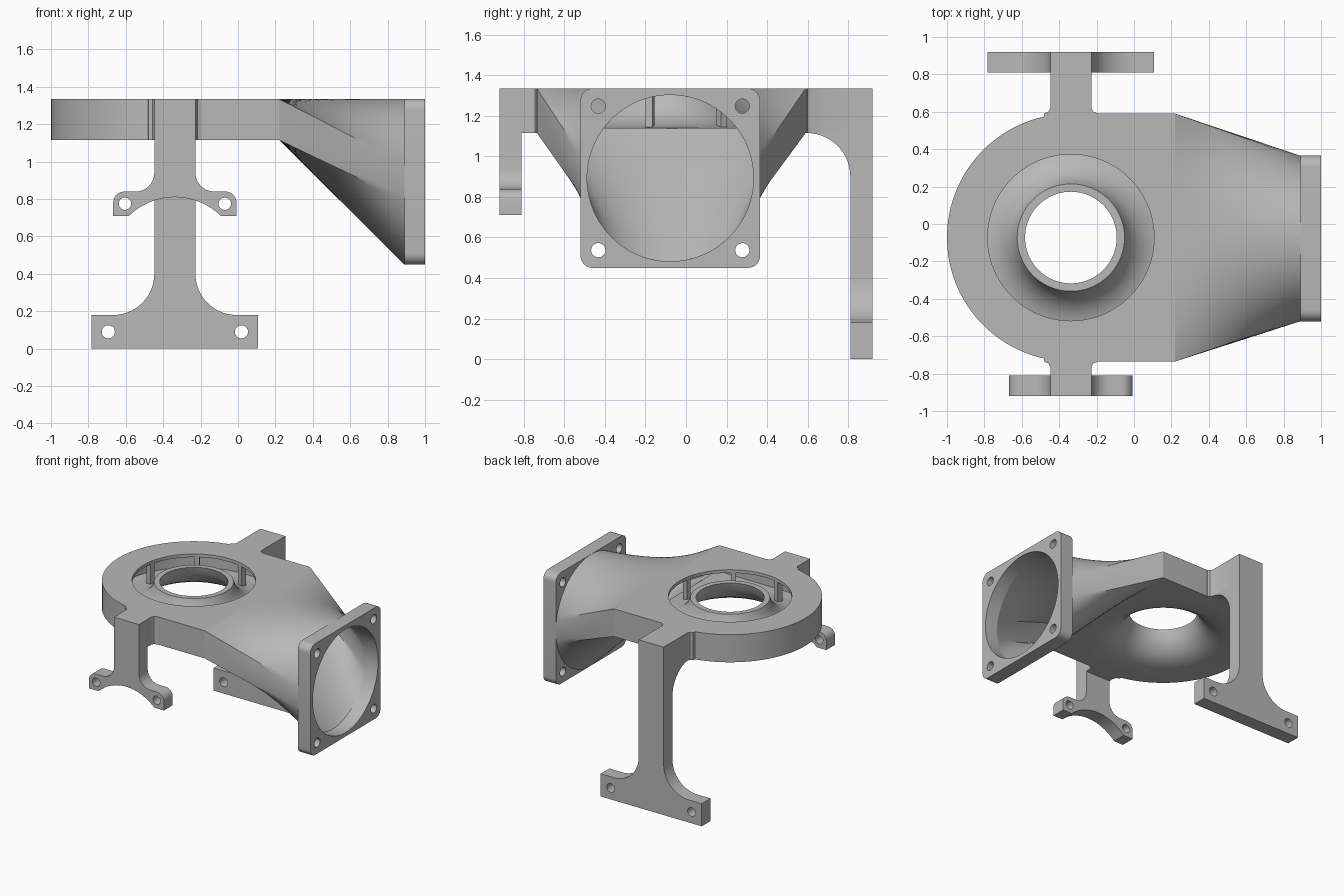
import bpy, bmesh, math
from mathutils import Vector

if "Cube" in bpy.data.objects:
    bpy.data.objects.remove(bpy.data.objects["Cube"], do_unlink=True)

CX, CY, R = -0.3375, -0.0725, 0.6625     # ring centre and radius
Z0, Z1, T = 1.115, 1.335, 0.025          # body bottom, top, wall
XB = 0.22                                # where the body meets the duct
FY, FZ, FH = -0.0775, 0.8925, 0.4425     # flange centre and half size

grey = bpy.data.materials.new("plain grey")
grey.use_nodes = True
grey.diffuse_color = (0.48, 0.48, 0.48, 1)
for node in grey.node_tree.nodes:
    if node.type == 'BSDF_PRINCIPLED':
        node.inputs["Base Color"].default_value = grey.diffuse_color
        node.inputs["Roughness"].default_value = 0.6


def finish(name, bm):
    bmesh.ops.recalc_face_normals(bm, faces=bm.faces[:])
    me = bpy.data.meshes.new(name)
    bm.to_mesh(me)
    bm.free()
    me.materials.append(grey)
    for p in me.polygons:
        p.use_smooth = True
    me.set_sharp_from_angle(angle=math.radians(30))
    ob = bpy.data.objects.new(name, me)
    bpy.context.scene.collection.objects.link(ob)
    return ob


def arc(cx, cy, r, a0, a1, n):
    angles = [math.radians(a0 + (a1 - a0) * i / n) for i in range(n + 1)]
    return [(cx + r * math.cos(a), cy + r * math.sin(a)) for a in angles]


def circle(cx, cy, r, n=32):
    return arc(cx, cy, r, 0, 360, n)[:-1]


def mirrored(half):
    """Close a half profile of (offset, height) about the arm's centre line."""
    right = [(CX + d, z) for d, z in half]
    left = [(CX - d, z) for d, z in reversed(half) if d > 1e-5]
    return right + left


def plate(name, axis, w0, w1, outline, holes=()):
    """Extrude an outline with holes along an axis."""
    place = {'x': lambda u, v, w: (w, u, v),
             'y': lambda u, v, w: (u, w, v),
             'z': lambda u, v, w: (u, v, w)}[axis]
    bm = bmesh.new()
    levels = []
    for w in (w0, w1):
        loops, edges = [], []
        for pts in [outline, *holes]:
            vs = [bm.verts.new((u, v, w)) for u, v in pts]
            edges += [bm.edges.new((vs[i - 1], vs[i])) for i in range(len(vs))]
            loops.append(vs)
        bmesh.ops.triangle_fill(bm, use_beauty=True, edges=edges, normal=(0, 0, 1))
        levels.append(loops)
    for low, high in zip(*levels):
        for i in range(len(low)):
            bm.faces.new((low[i - 1], low[i], high[i], high[i - 1]))
    for v in bm.verts:
        v.co = place(*v.co)
    return finish(name, bm)


def loft(name, rings):
    """Skin a closed series of closed rings."""
    bm = bmesh.new()
    vs = [[bm.verts.new(p) for p in ring] for ring in rings]
    for k in range(len(vs)):
        a, b = vs[k - 1], vs[k]
        for i in range(len(a)):
            bm.faces.new((a[i - 1], a[i], b[i], b[i - 1]))
    return finish(name, bm)


# Hollow ring body: wall, lid with opening, floor
def d_arc(r):
    return [(XB, CY + r)] + arc(CX, CY, r, 90, 270, 64) + [(XB, CY - r)]


plate("body_wall", 'z', Z0, Z1, d_arc(R) + d_arc(R - T)[::-1])
plate("body_lid", 'z', Z1 - T, Z1, d_arc(R - T), [circle(CX, CY, 0.445, 96)])
plate("body_floor", 'z', Z0, Z0 + T, d_arc(R - T), [circle(CX, CY, 0.56, 96)])

# Flared funnel rising from the floor to the central lip
upper = [(0.56, 1.14), (0.48, 1.146), (0.42, 1.162), (0.37, 1.19),
         (0.33, 1.228), (0.303, 1.272), (0.287, 1.322)]
lower = [(0.245, 1.322), (0.262, 1.265), (0.292, 1.215), (0.335, 1.17),
         (0.39, 1.138), (0.46, 1.12), (0.56, 1.115)]
loft("central_funnel", [[(x, y, z) for x, y in circle(CX, CY, r, 96)]
                        for r, z in upper + lower])

# Small posts carrying the lid around the opening
for k in range(8):
    a = math.radians(122 + 45 * k)
    out, side = Vector((math.cos(a), math.sin(a))), Vector((-math.sin(a), math.cos(a)))
    corners = [Vector((CX, CY)) + out * r + side * s
               for r, s in ((0.445, -0.018), (0.49, -0.018), (0.49, 0.018), (0.445, 0.018))]
    plate("lid_post", 'z', Z0 + T, Z1 - T, [tuple(c) for c in corners])

# Duct blending the slot of the body into the round port
LONG, SHORT = 55, 9
COUNT = 2 * (LONG + SHORT)


def slot_ring(inset):
    y, lo, hi = R - inset, Z0 + inset, Z1 - inset
    c = [(CY + y, hi), (CY - y, hi), (CY - y, lo), (CY + y, lo)]
    pts = []
    for k, n in enumerate((LONG, SHORT, LONG, SHORT)):
        p, q = Vector(c[k]), Vector(c[(k + 1) % 4])
        pts += [p.lerp(q, i / n) for i in range(n)]
    return [Vector((XB, p.x, p.y)) for p in pts]


def port_ring(r):
    start = 180 * SHORT / COUNT
    return [Vector((0.89, y, z)) for y, z in arc(FY, FZ, r, start, start + 360, COUNT)[:-1]]


def skin(inset, r, steps=10):
    a, b = slot_ring(inset), port_ring(r)
    return [[p.lerp(q, k / steps) for p, q in zip(a, b)] for k in range(steps + 1)]


loft("duct", skin(0, FH) + skin(T, 0.41)[::-1])

# Square flange with round port and four bolt holes
c, rad = FH - 0.06, 0.06
corner_list = [(c, c, 0), (-c, c, 90), (-c, -c, 180), (c, -c, 270)]
square = [p for u, v, a in corner_list for p in arc(FY + u, FZ + v, rad, a, a + 90, 8)]
bolts = [circle(FY + 0.355 * i, FZ + 0.355 * j, 0.035) for i in (-1, 1) for j in (-1, 1)]
plate("flange", 'x', 0.89, 1.0, square, [circle(FY, FZ, 0.41, COUNT)] + bolts)

# Short front bracket with arched foot
half = [(0.11, Z1)] + arc(0.21, 0.94, 0.1, 180, 270, 10) + arc(0.27, 0.78, 0.06, 90, 0, 8)
half += [(0.33, 0.71)] + arc(0, 0.46, 0.35, 45.6, 90, 12)
plate("front_bracket", 'y', -0.92, -0.81, mirrored(half),
      [circle(CX + s * 0.267, 0.775, 0.033) for s in (-1, 1)])

# Tall back bracket with wide straight foot
half = [(0.11, Z1)] + arc(0.33, 0.4, 0.22, 180, 270, 14) + [(0.445, 0.18), (0.445, 0)]
plate("back_bracket", 'y', 0.81, 0.92, mirrored(half),
      [circle(CX + s * 0.356, 0.09, 0.035) for s in (-1, 1)])

# Bridges joining the brackets to the ring, flared at the root
for name, s, tip in (("front_bridge", -1, -0.81), ("back_bridge", 1, 0.81)):
    root = CY + s * (R - 0.015)
    half = [(0.145, root), (0.14, root + s * 0.018), (0.12, root + s * 0.025),
            (0.11, root + s * 0.045), (0.11, tip)]
    plate(name, 'z', Z0, Z1, mirrored(half))

# Rounded gusset under the back bridge
plate("back_gusset", 'x', CX - 0.11, CX + 0.11,
      arc(0.595, 0.9, 0.215, 0, 90, 16) + [(0.81, Z0)])
